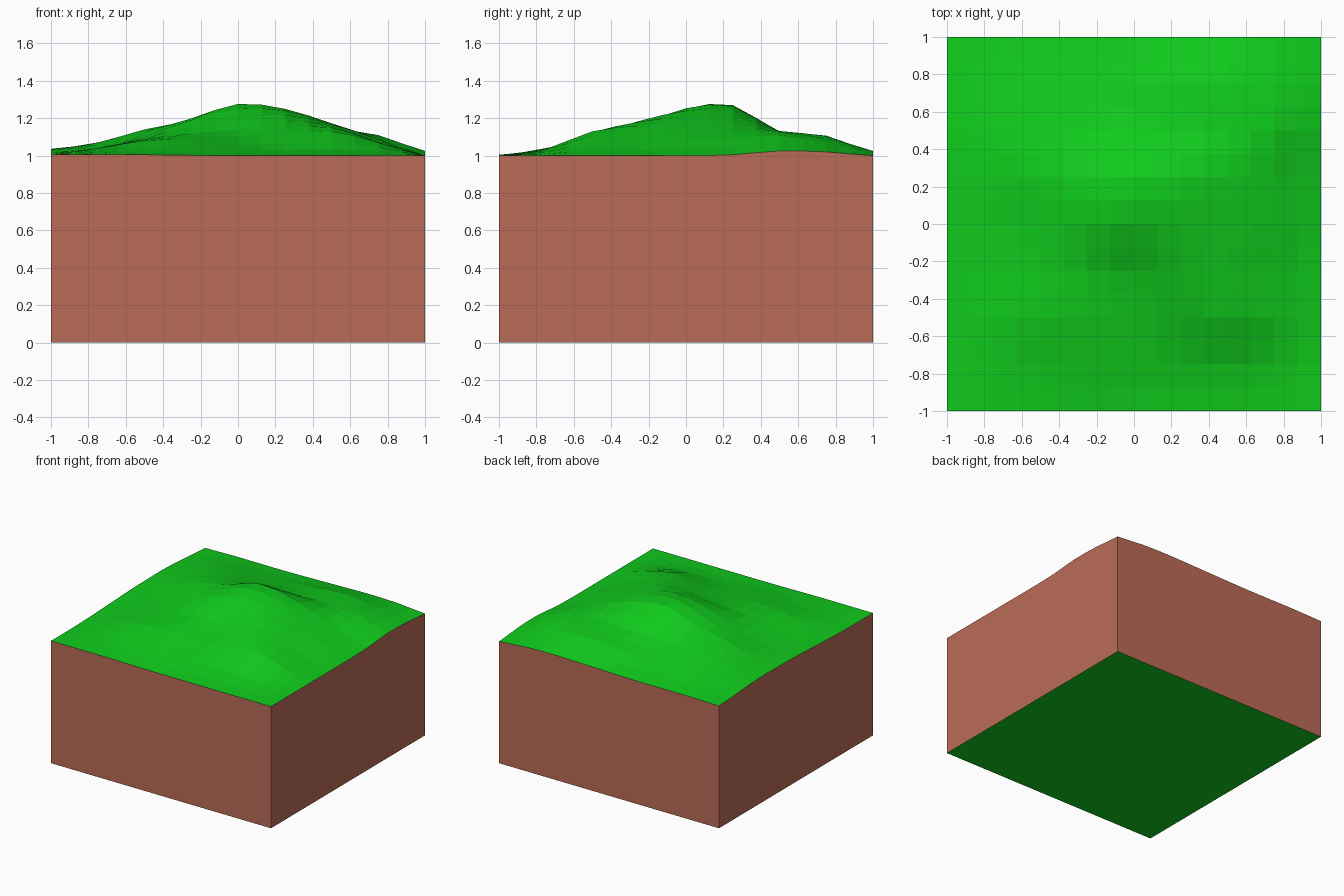
import bpy, bmesh

if "Cube" in bpy.data.objects:
    bpy.data.objects.remove(bpy.data.objects["Cube"])

CELLS = 16          # grid squares per side
BASE = 1.0          # height of the soil block

# Hill cross-sections from front to back, heights above the block in hundredths
PROFILES = [
    (.5, .5, .5, .2, 0, 0, 0, 0, 0),
    (.5, 2, 3, 4, 3.5, 3, 3.5, 2, 0),
    (1, 4, 8, 9, 8, 11, 13, 7, 0),
    (2, 4, 9, 12, 14, 18.5, 16, 7, 0),
    (3, 5, 11, 19, 25, 24, 17, 9, 0),
    (3.5, 7, 14, 19, 27, 24, 17, 9, .5),
    (3.5, 6.5, 11, 12, 12.5, 13, 13, 11, 2.5),
    (2, 4, 6, 6, 7, 10, 10.5, 7, 2),
    (.5, 1, 1, 1, 1.5, 2, 2.5, 2, 0),
]


def smooth(values, t):
    """Catmull-Rom curve through evenly spaced values."""
    last = len(values) - 1
    i = min(int(t), last - 1)
    f = t - i
    a, b, c, d = (values[max(0, min(last, i + k))] for k in (-1, 0, 1, 2))
    return b + .5 * f * (c - a + f * (2*a - 5*b + 4*c - d + f * (3*(b - c) + d - a)))


def height(i, j):
    section = [smooth(p, i / 2) for p in PROFILES]
    return BASE + max(0, smooth(section, j / 2)) / 100


def material(name, rgb):
    m = bpy.data.materials.new(name)
    m.diffuse_color = (*rgb, 1)
    m.use_nodes = True
    m.node_tree.nodes["Principled BSDF"].inputs["Base Color"].default_value = m.diffuse_color
    return m


bm = bmesh.new()

# Grass surface
step = 2 / CELLS
grid = [[bm.verts.new((-1 + i * step, -1 + j * step, height(i, j)))
         for i in range(CELLS + 1)] for j in range(CELLS + 1)]
for j in range(CELLS):
    for i in range(CELLS):
        bm.faces.new((grid[j][i], grid[j][i + 1], grid[j + 1][i + 1], grid[j + 1][i]))

# Soil walls: pull the border down to the ground
border = [e for e in bm.edges if e.is_boundary]
walls = bmesh.ops.extrude_edge_only(bm, edges=border)["geom"]
for g in walls:
    if isinstance(g, bmesh.types.BMVert):
        g.co.z = 0
    elif isinstance(g, bmesh.types.BMFace):
        g.material_index = 1

# Underside
rim = [e for e in bm.edges if e.is_boundary]
for f in bmesh.ops.contextual_create(bm, geom=rim)["faces"]:
    f.material_index = 0
bmesh.ops.recalc_face_normals(bm, faces=bm.faces)

mesh = bpy.data.meshes.new("hill_block")
bm.to_mesh(mesh)
bm.free()
mesh.materials.append(material("grass", (0.005, 0.60, 0.012)))
mesh.materials.append(material("soil", (0.50, 0.15, 0.095)))
bpy.context.collection.objects.link(bpy.data.objects.new("hill_block", mesh))
